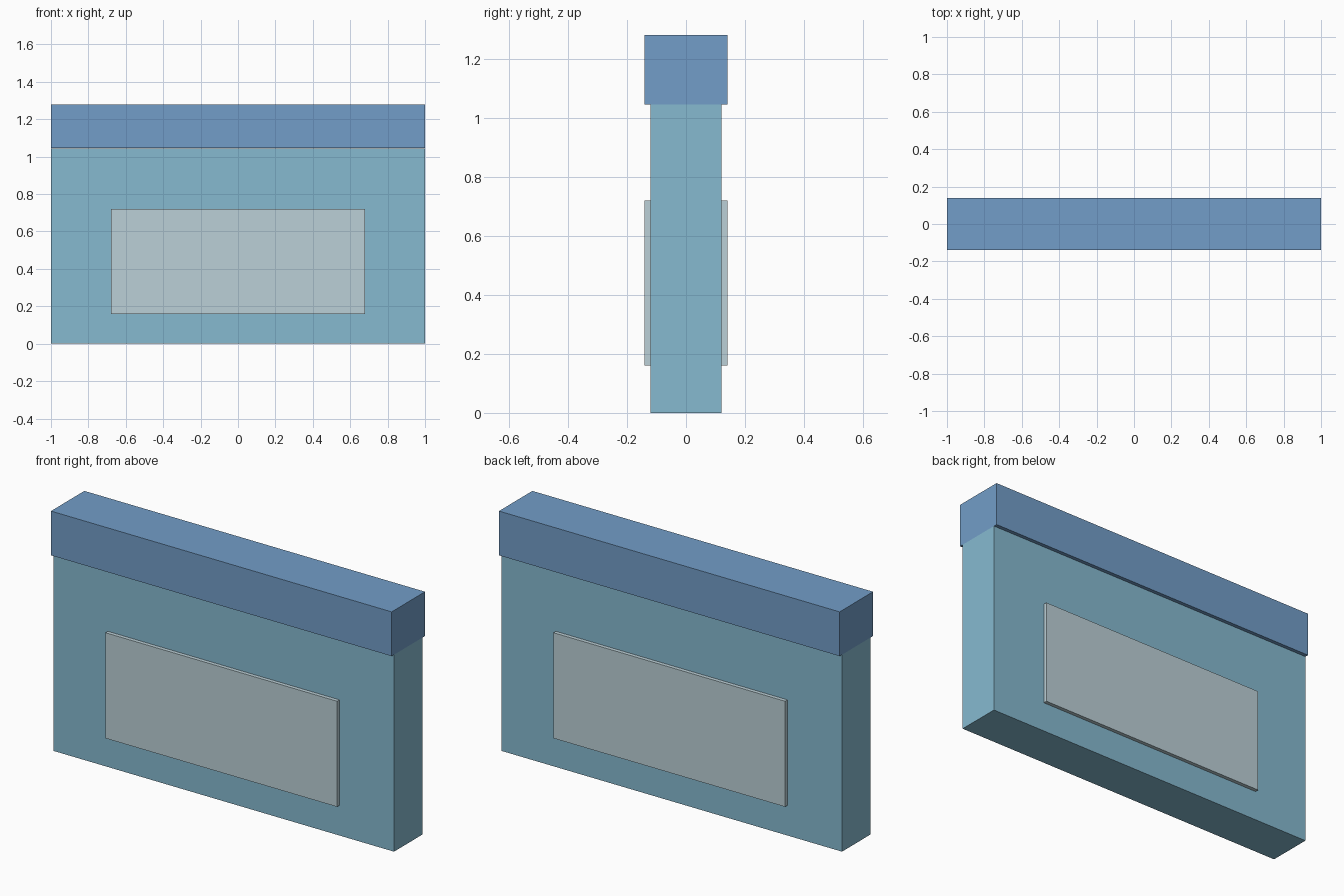
import bpy

if "Cube" in bpy.data.objects:
    bpy.data.objects.remove(bpy.data.objects["Cube"])


def material(name, rgb):
    mat = bpy.data.materials.new(name)
    mat.diffuse_color = (*rgb, 1.0)
    mat.use_nodes = True
    mat.node_tree.nodes["Principled BSDF"].inputs["Base Color"].default_value = mat.diffuse_color
    return mat


def box(name, x, y, z, mat):
    """Box spanning the given (min, max) ranges."""
    spans = (x, y, z)
    bpy.ops.mesh.primitive_cube_add(
        size=1, location=[(a + b) / 2 for a, b in spans])
    obj = bpy.context.object
    obj.name = name
    obj.scale = [b - a for a, b in spans]
    bpy.ops.object.transform_apply(location=False, rotation=False, scale=True)
    obj.data.materials.append(mat)
    return obj


wall_blue = material("wall_blue", (0.24, 0.49, 0.63))
cap_blue = material("cap_blue", (0.17, 0.34, 0.58))
panel_pale = material("panel_pale", (0.50, 0.63, 0.68))

# Main slab, standing on the ground
box("wall", (-1, 1), (-0.12, 0.12), (0, 1.045), wall_blue)

# Slightly thicker band along the top
box("top_cap", (-1, 1), (-0.14, 0.14), (1.045, 1.28), cap_blue)

# Raised panels on the front and back faces, seated a little into the slab
for name, side in (("front_panel", -1), ("back_panel", 1)):
    y = sorted((side * 0.11, side * 0.14))
    box(name, (-0.68, 0.68), y, (0.16, 0.72), panel_pale)
